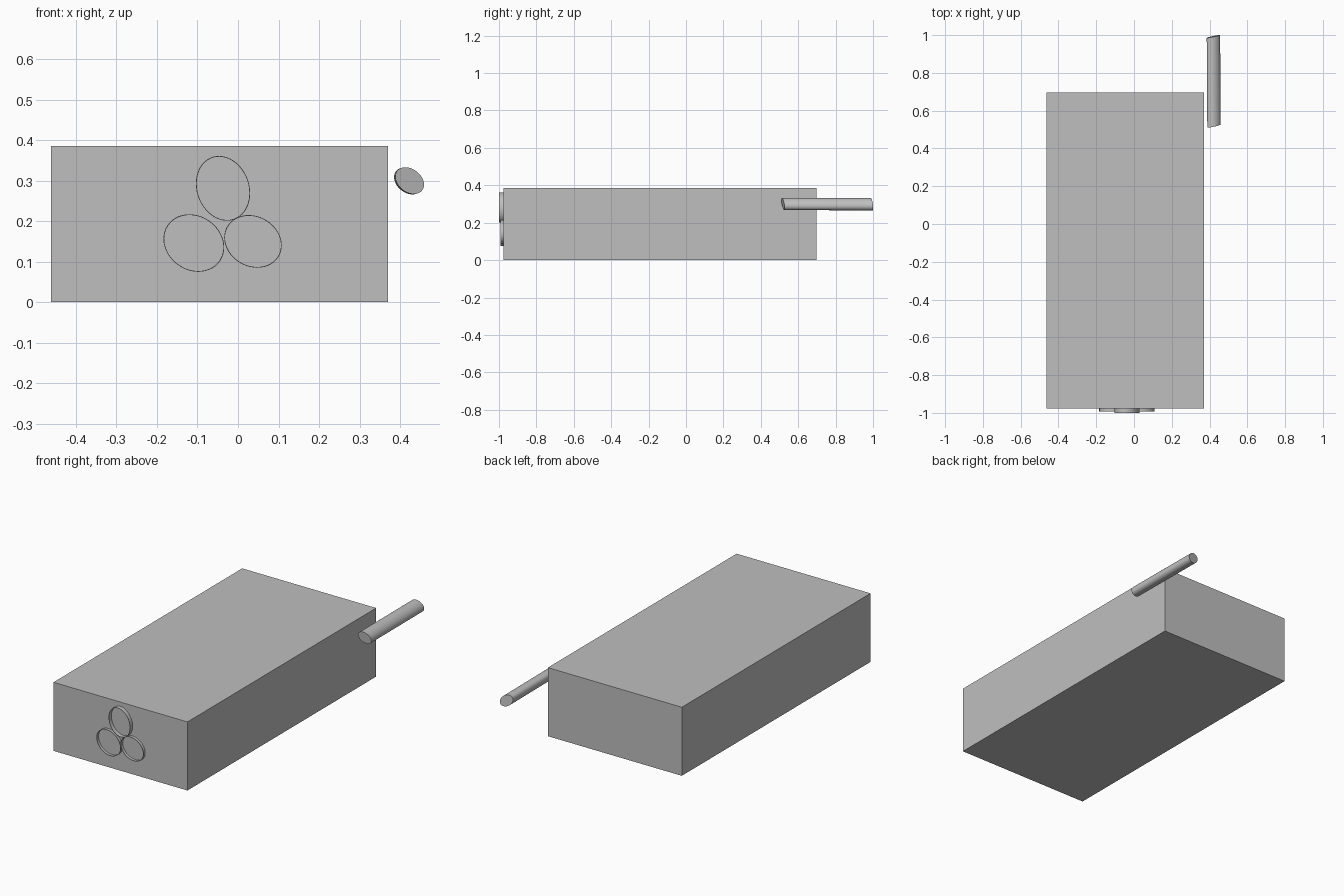
import bpy, bmesh, math

if "Cube" in bpy.data.objects:
    bpy.data.objects.remove(bpy.data.objects["Cube"])

grey = bpy.data.materials.new("plain grey")
grey.diffuse_color = (0.52, 0.52, 0.52, 1)
grey.use_nodes = True
grey.node_tree.nodes["Principled BSDF"].inputs["Base Color"].default_value = grey.diffuse_color


def finish(bm, name, smooth=True):
    bmesh.ops.recalc_face_normals(bm, faces=bm.faces)
    mesh = bpy.data.meshes.new(name)
    bm.to_mesh(mesh)
    bm.free()
    mesh.materials.append(grey)
    obj = bpy.data.objects.new(name, mesh)
    bpy.context.collection.objects.link(obj)
    if smooth:
        bpy.ops.object.select_all(action='DESELECT')
        obj.select_set(True)
        bpy.context.view_layer.objects.active = obj
        bpy.ops.object.shade_smooth_by_angle(angle=math.radians(40))


def oval(bm, cx, cz, a, b, lean, y, slant=(0, 0), n=48):
    """Ring of vertices on a leaning ellipse whose plane may be slanted in y."""
    ring = []
    for i in range(n):
        t = 2 * math.pi * i / n
        dx, dz = a * math.cos(t), b * math.sin(t + lean)
        ring.append(bm.verts.new((cx + dx, y + slant[0] * dx + slant[1] * dz, cz + dz)))
    return ring


def bridge(bm, r1, r2):
    for i in range(len(r1)):
        j = (i + 1) % len(r1)
        bm.faces.new((r1[i], r1[j], r2[j], r2[i]))


# Main body
bm = bmesh.new()
bmesh.ops.create_cube(bm, size=1)
for v in bm.verts:
    v.co = (-0.046 + v.co.x * 0.832, -0.14 + v.co.y * 1.674, 0.1925 + v.co.z * 0.385)
finish(bm, "body_block", smooth=False)

# Side rod with slanted ends
bm = bmesh.new()
near = oval(bm, 0.4235, 0.300, 0.0355, 0.033, -0.3, 0.519, (0.19, -0.12))
far = oval(bm, 0.4205, 0.299, 0.0355, 0.033, -0.3, 0.993, (0.19, -0.08))
bridge(bm, near, far)
bm.faces.new(near)
bm.faces.new(far)
finish(bm, "side_rod")

# Three raised rims on the front
rims = {"upper_rim": (-0.037, 0.281, 0.067, 0.080, -1.0),
        "left_rim": (-0.109, 0.146, 0.075, 0.071, -0.993),
        "right_rim": (0.037, 0.150, 0.071, 0.065, -0.993)}
for name, (cx, cz, a, b, front) in rims.items():
    bm = bmesh.new()
    thin = 0.002
    outer = [oval(bm, cx, cz, a, b, -0.15, y) for y in (front, -0.975)]
    inner = [oval(bm, cx, cz, a - thin, b - thin, -0.15, y) for y in (front, -0.975)]
    bridge(bm, outer[0], outer[1])
    bridge(bm, inner[0], inner[1])
    bridge(bm, outer[0], inner[0])
    bridge(bm, outer[1], inner[1])
    finish(bm, name)
